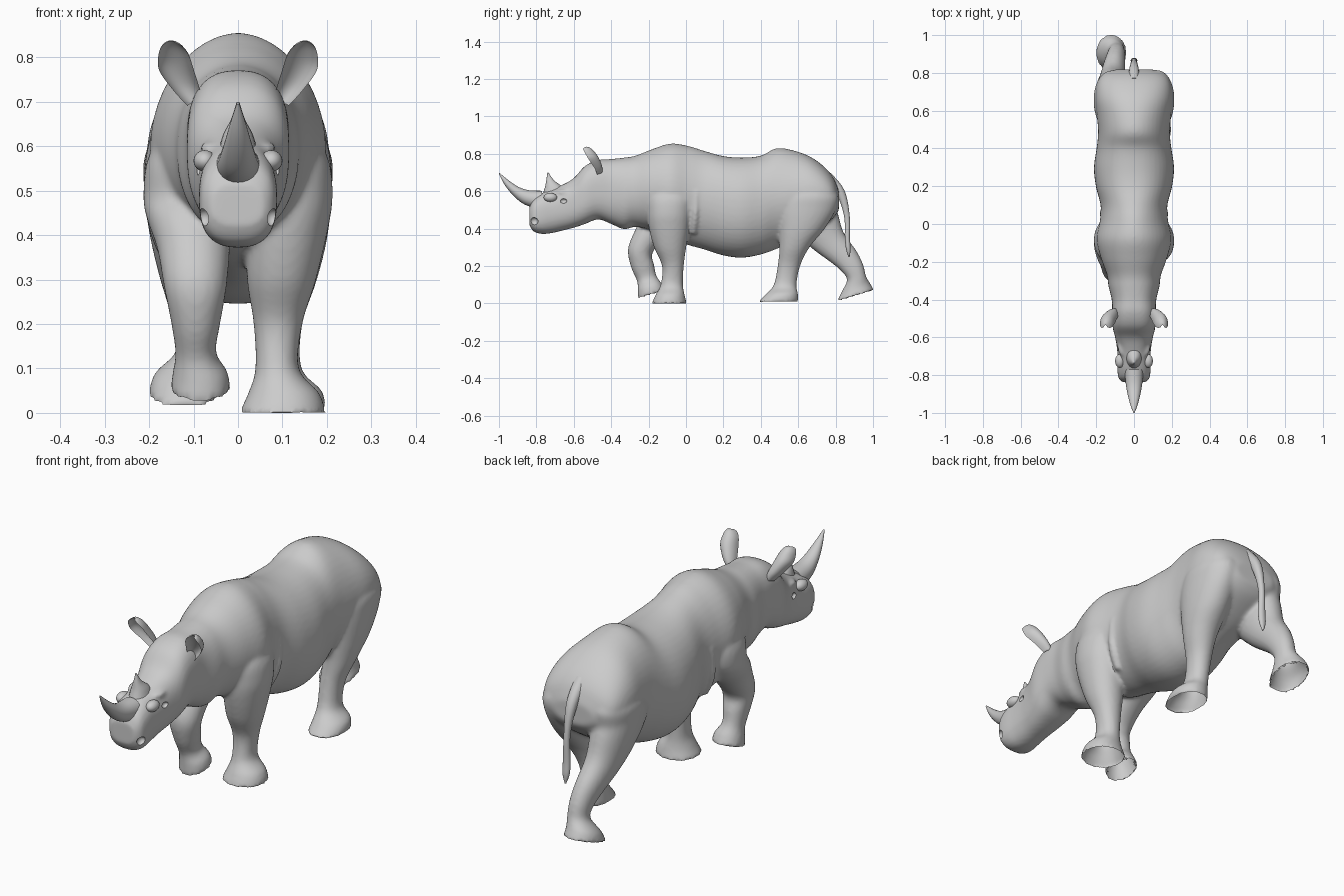
import bpy, bmesh, math
from mathutils import Vector, Matrix


def smooth_path(rows, steps):
    """Catmull-Rom interpolation of ring rows."""
    out = []
    n = len(rows)
    for i in range(n - 1):
        p = [rows[max(0, min(n - 1, i + k))] for k in (-1, 0, 1, 2)]
        for s in range(steps):
            t = s / steps
            out.append([0.5 * (2 * b + (c - a) * t + (2 * a - 5 * b + 4 * c - d) * t * t
                               + (3 * b - a - 3 * c + d) * t ** 3) for a, b, c, d in zip(*p)])
    out.append(list(rows[-1]))
    return out


def loft(bm, rows, sides=32, steps=5, cup=False):
    """Skin of rings (x, y, z, rx, ry, tilt about x, squareness)."""
    default = (0, 2.1)
    rows = smooth_path([tuple(r) + default[len(r) - 5:] for r in rows], steps)
    rings = []
    for x, y, z, rx, ry, tilt, power in rows:
        ring = []
        for i in range(sides):
            a = 2 * math.pi * i / sides
            c, s = math.cos(a), math.sin(a)
            u = math.copysign(abs(c) ** (2 / power), c) * max(rx, 0.001)
            v = math.copysign(abs(s) ** (2 / power), s) * max(ry, 0.001)
            if cup and v < 0:
                v *= -0.75
            ring.append(bm.verts.new((x + u, y + v * math.cos(tilt), z + v * math.sin(tilt))))
        rings.append(ring)
    faces = [bm.faces.new(rings[0]), bm.faces.new(rings[-1])]
    for r0, r1 in zip(rings, rings[1:]):
        for i in range(sides):
            j = (i + 1) % sides
            faces.append(bm.faces.new((r0[i], r0[j], r1[j], r1[i])))
    bmesh.ops.recalc_face_normals(bm, faces=faces)


def flip(rows):
    return [(-r[0],) + tuple(r[1:]) for r in rows]


def ellipsoid(bm, loc, size):
    m = Matrix.Translation(loc) @ Matrix.Diagonal((*size, 1))
    bmesh.ops.create_uvsphere(bm, u_segments=24, v_segments=14, radius=1, matrix=m)


def finish(name, bm):
    me = bpy.data.meshes.new(name)
    bm.to_mesh(me)
    bm.free()
    ob = bpy.data.objects.new(name, me)
    bpy.context.collection.objects.link(ob)
    return ob


def select(ob):
    bpy.ops.object.select_all(action='DESELECT')
    ob.select_set(True)
    bpy.context.view_layer.objects.active = ob


def shade(ob, angle=40):
    select(ob)
    bpy.ops.object.shade_smooth_by_angle(angle=math.radians(angle))


# Trunk, neck and head as one profile: y, top z, bottom z, half width, squareness
trunk = [(-.838, .515, .42, .06, 2.6), (-.815, .56, .385, .082, 2.7), (-.77, .59, .372, .088, 2.6),
         (-.72, .61, .376, .087, 2.4), (-.66, .635, .39, .09, 2.4), (-.60, .67, .405, .1, 2.5),
         (-.54, .735, .425, .114, 2.6), (-.47, .767, .45, .115, 2.6), (-.40, .772, .425, .118, 2.4),
         (-.33, .78, .397, .135, 2.2), (-.27, .79, .41, .143, 2.1), (-.18, .825, .39, .175, 2),
         (-.08, .855, .34, .198, 1.9), (.02, .84, .31, .18, 1.9), (.10, .815, .288, .177, 2),
         (.20, .788, .257, .202, 2.15), (.30, .78, .245, .212, 2.15), (.40, .79, .262, .198, 2.1),
         (.48, .829, .29, .19, 1.95), (.56, .822, .325, .195, 1.95), (.66, .787, .37, .205, 2.1),
         (.74, .73, .42, .195, 2.2), (.79, .67, .46, .165, 2.2), (.818, .60, .50, .10, 2.2)]
skin = bmesh.new()
loft(skin, [(0, y, (t + b) / 2, w, (t - b) / 2, math.pi / 2, p) for y, t, b, w, p in trunk],
     sides=48)

# Legs: shared shoulder and hip rings, each leg in its own stride
shoulder = [(.116, -.09, .49, .097, .118), (.108, -.085, .58, .092, .12), (.07, -.08, .68, .06, .08)]
hip = [(.12, .65, .51, .092, .155), (.112, .665, .59, .094, .145), (.08, .65, .67, .06, .09)]
front_planted = [(.10, -.09, 0, .098, .094), (.103, -.085, .045, .08, .078),
                 (.088, -.076, .10, .049, .06), (.09, -.07, .20, .055, .058),
                 (.098, -.085, .30, .078, .086), (.11, -.09, .41, .092, .110)] + shoulder
front_lifted = [(.085, -.185, .048, .068, .076, .31), (.085, -.195, .09, .062, .066, .3),
                (.095, -.21, .135, .046, .054, .25), (.095, -.232, .20, .055, .062, .1),
                (.096, -.245, .28, .07, .066, -.2), (.10, -.195, .37, .082, .08, -.3),
                (.112, -.13, .44, .094, .108, -.1)] + shoulder
hind_planted = [(.118, .493, .008, .08, .107), (.116, .513, .05, .073, .086),
                (.095, .53, .10, .048, .061), (.095, .55, .20, .05, .06),
                (.112, .58, .30, .066, .08), (.12, .62, .40, .082, .122)] + hip
hind_trailing = [(.12, .905, .041, .082, .104, .3), (.118, .908, .085, .07, .08, .3),
                 (.095, .912, .135, .046, .052, .2), (.095, .89, .19, .048, .06, .35),
                 (.103, .845, .25, .056, .073, .5), (.114, .765, .33, .068, .092, .5),
                 (.12, .70, .42, .082, .125, .3)] + hip
for leg in (front_planted, flip(front_lifted), hind_planted, flip(hind_trailing)):
    loft(skin, leg, sides=28)

# Skin folds behind the shoulders and small brow ridges
fold = [(.124, .04, .37, .012, .014), (.166, .05, .47, .014, .016), (.174, .058, .60, .006, .008)]
for rows in (fold, flip(fold)):
    loft(skin, rows, sides=12)
for s in (-1, 1):
    ellipsoid(skin, (s * .06, -.655, .595), (.026, .045, .016))

# Fuse everything into one smooth hide
hide = finish("body_hide", skin)
rm = hide.modifiers.new("fuse", 'REMESH')
rm.mode = 'VOXEL'
rm.voxel_size = 0.009
sm = hide.modifiers.new("soften", 'SMOOTH')
sm.factor = 0.5
sm.iterations = 6

# Nostrils and eye sockets carved from the hide
cut = bmesh.new()
for s in (-1, 1):
    ellipsoid(cut, (s * .078, -.812, .44), (.018, .022, .02))
    ellipsoid(cut, (s * .09, -.655, .548), (.014, .018, .013))
cutter = finish("hollow_cutter", cut)
cutter.hide_render = True
bo = hide.modifiers.new("hollows", 'BOOLEAN')
bo.operation = 'DIFFERENCE'
bo.object = cutter
select(hide)
for m in [m.name for m in hide.modifiers]:
    bpy.ops.object.modifier_apply(modifier=m)
bpy.data.objects.remove(cutter)

# Open the soles of the feet
bm = bmesh.new()
bm.from_mesh(hide.data)
bm.normal_update()
soles = [f for f in bm.faces if f.normal.z < -.85 and f.calc_center_median().z < .085]
bmesh.ops.delete(bm, geom=soles, context='FACES')
bm.to_mesh(hide.data)
bm.free()
shade(hide)

# Horns
bm = bmesh.new()
loft(bm, [(0, -.775, .553, .05, .05, 1.45), (0, -.85, .567, .043, .04, 1.25),
          (0, -.905, .597, .033, .028, 1.0), (0, -.955, .642, .02, .017, .85),
          (0, -.999, .696, .003, .003, .7)], sides=24)
shade(finish("front_horn", bm))
bm = bmesh.new()
loft(bm, [(0, -.70, .585, .045, .066), (0, -.708, .625, .034, .045),
          (0, -.727, .66, .016, .02), (0, -.738, .70, .003, .003)], sides=20)
shade(finish("rear_horn", bm))

# Cupped ears and eyes
ear = [(.095, -.475, .69, .018, .030, .3), (.115, -.49, .725, .03, .042, .3),
       (.138, -.52, .77, .039, .052, .3), (.145, -.54, .805, .034, .046, .3),
       (.149, -.55, .825, .022, .034, .3), (.151, -.545, .834, .008, .014, .3)]
for side, s, rows in (("left", 1, ear), ("right", -1, flip(ear))):
    bm = bmesh.new()
    loft(bm, rows, sides=24, cup=True)
    shade(finish(side + "_ear", bm), 60)
    bm = bmesh.new()
    ellipsoid(bm, (s * .075, -.725, .567), (.025, .036, .024))
    shade(finish(side + "_eye", bm))

# Tail with a tufted end
bm = bmesh.new()
loft(bm, [(0, .75, .68, .03, .03, .7), (0, .825, .595, .024, .024, .5),
          (0, .86, .47, .014, .015, .1), (0, .863, .35, .017, .014),
          (0, .868, .29, .016, .012), (0, .872, .248, .003, .003)], sides=16)
shade(finish("tail", bm))
